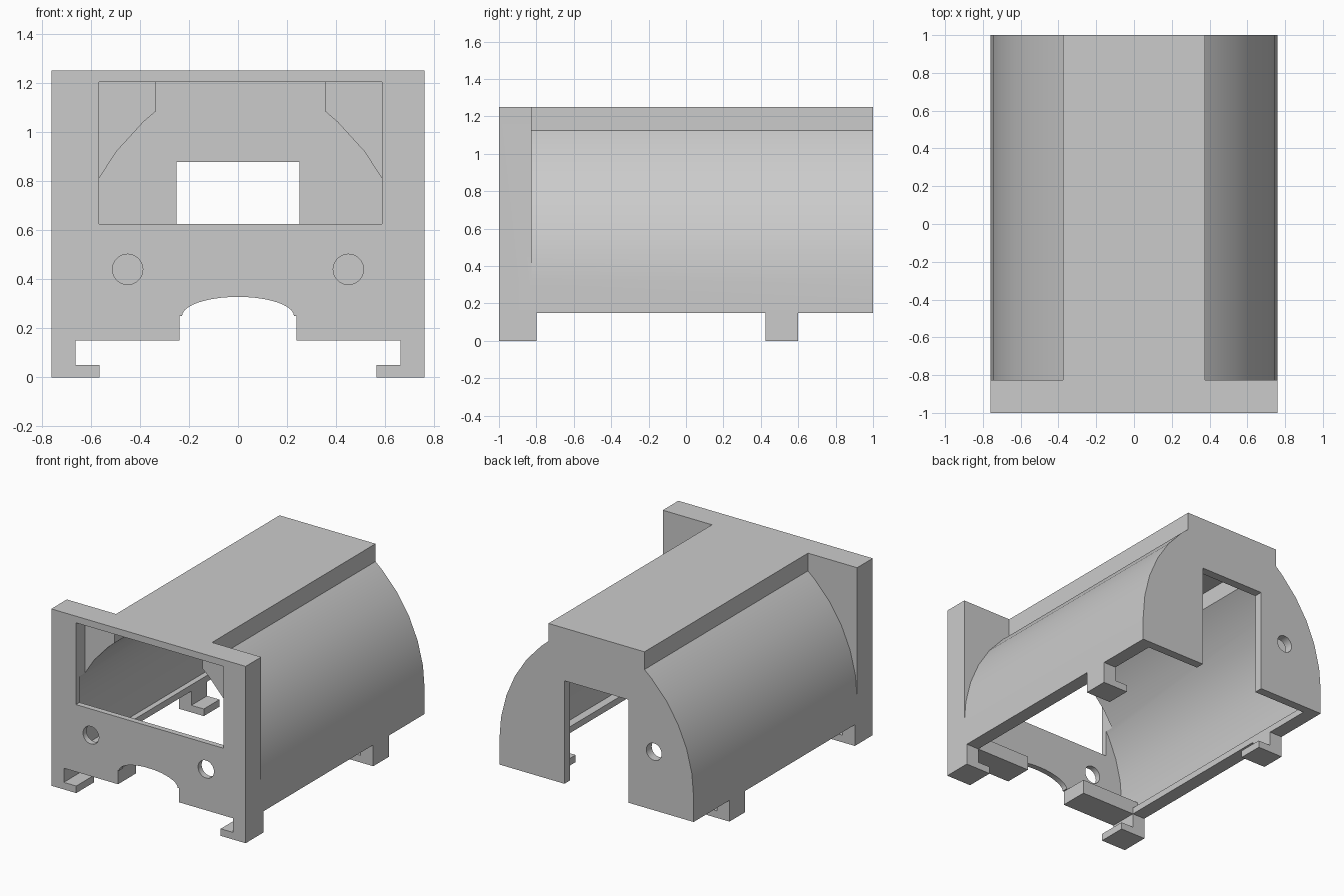
import bpy, bmesh
from math import sin, cos, pi, radians

cube = bpy.data.objects.get("Cube")
if cube:
    bpy.data.objects.remove(cube, do_unlink=True)

grey = bpy.data.materials.new("plain_grey")
grey.use_nodes = True
COLOR = (0.6, 0.6, 0.6, 1)
grey.diffuse_color = COLOR
for node in grey.node_tree.nodes:
    if node.type == "BSDF_PRINCIPLED":
        node.inputs["Base Color"].default_value = COLOR


def prism(name, outline, y0, y1):
    """Extrude an (x, z) outline from y0 to y1."""
    bm = bmesh.new()
    face = bm.faces.new([bm.verts.new((x, y0, z)) for x, z in outline])
    ext = bmesh.ops.extrude_face_region(bm, geom=[face])
    verts = [v for v in ext["geom"] if isinstance(v, bmesh.types.BMVert)]
    bmesh.ops.translate(bm, verts=verts, vec=(0, y1 - y0, 0))
    bmesh.ops.recalc_face_normals(bm, faces=bm.faces)
    mesh = bpy.data.meshes.new(name)
    bm.to_mesh(mesh)
    bm.free()
    mesh.materials.append(grey)
    ob = bpy.data.objects.new(name, mesh)
    bpy.context.collection.objects.link(ob)
    return ob


def rect(x0, x1, z0, z1):
    return [(x0, z0), (x1, z0), (x1, z1), (x0, z1)]


def circle(cx, cz, r, n=32):
    return [(cx + r * cos(2 * pi * i / n), cz + r * sin(2 * pi * i / n)) for i in range(n)]


def side_arc(r):
    """Curve of the side wall, from vertical up to the roof step."""
    angles = [radians(min(9.4 * i, 51.1)) for i in range(7)]
    return [(r * cos(a) - 0.274, r * sin(a) + 0.32) for a in angles]


def mirrored(half, shift=0):
    """Close a right-hand half outline with its mirror image."""
    return [(x + shift, z) for x, z in half] + [(shift - x, z) for x, z in reversed(half)]


def activate(ob):
    bpy.ops.object.select_all(action="DESELECT")
    ob.select_set(True)
    bpy.context.view_layer.objects.active = ob


def combine(target, tool, operation="DIFFERENCE"):
    tool.hide_render = True
    mod = target.modifiers.new("combine", "BOOLEAN")
    mod.operation = operation
    mod.solver = "EXACT"
    mod.object = tool
    activate(target)
    bpy.ops.object.modifier_apply(modifier=mod.name)
    bpy.data.objects.remove(tool, do_unlink=True)


# Curved shell with a raised flat roof
outer = side_arc(1.034)
half = [(0.76, 0.15)] + outer + [(outer[-1][0], 1.25)]
housing = prism("housing", mirrored(half), -0.9, 1)

# Square front plate
combine(housing, prism("plate", rect(-0.76, 0.76, 0.15, 1.25), -1, -0.826), "UNION")

# Hollow interior: a thick sill stays at the front and thin ledges along the sides
inner = side_arc(0.984)
wall = inner[0][0]
cavity = [(wall, 0.25)] + inner + [(inner[-1][0], 1.205)]
combine(housing, prism("cavity", mirrored(cavity, 0.01), -0.96, 0.94))
combine(housing, prism("ledge_gap", mirrored([(wall, 0.195), (wall, 0.3)], 0.01), -0.8, 0.94))
combine(housing, prism("floor_opening", rect(-0.662, 0.662, 0, 0.28), -0.8, 0.94))

# Front window and rear slot
combine(housing, prism("window", rect(-0.567, 0.587, 0.625, 1.203), -1.1, -0.9))
combine(housing, prism("rear_slot", rect(-0.25, 0.25, 0, 0.878), 0.8, 1.1))

# Arched notch under the front
arch = [(0.238, 0), (0.238, 0.25)]
arch += [(0.228 * cos(pi / 2 * i / 10), 0.25 + 0.078 * sin(pi / 2 * i / 10)) for i in range(10)]
combine(housing, prism("arch", mirrored(arch), -1.1, -0.7))

# Round holes: two in front, one behind
for x in (-0.45, 0.45):
    combine(housing, prism("front_hole", circle(x, 0.44, 0.062), -1.1, -0.9))
combine(housing, prism("rear_hole", circle(-0.45, 0.563, 0.06), 0.85, 1.1))

activate(housing)
bpy.ops.object.shade_smooth_by_angle(angle=radians(25))

# Hooked clips below the housing
hook = [(0.76, 0), (0.76, 0.15), (0.662, 0.15), (0.662, 0.05), (0.565, 0.05), (0.565, 0)]
for side, s in (("left", 1), ("right", -1)):
    for place, y0, y1 in (("front", -1, -0.8), ("rear", 0.425, 0.6)):
        prism(f"{place}_{side}_clip", [(s * x, z) for x, z in hook], y0, y1)
